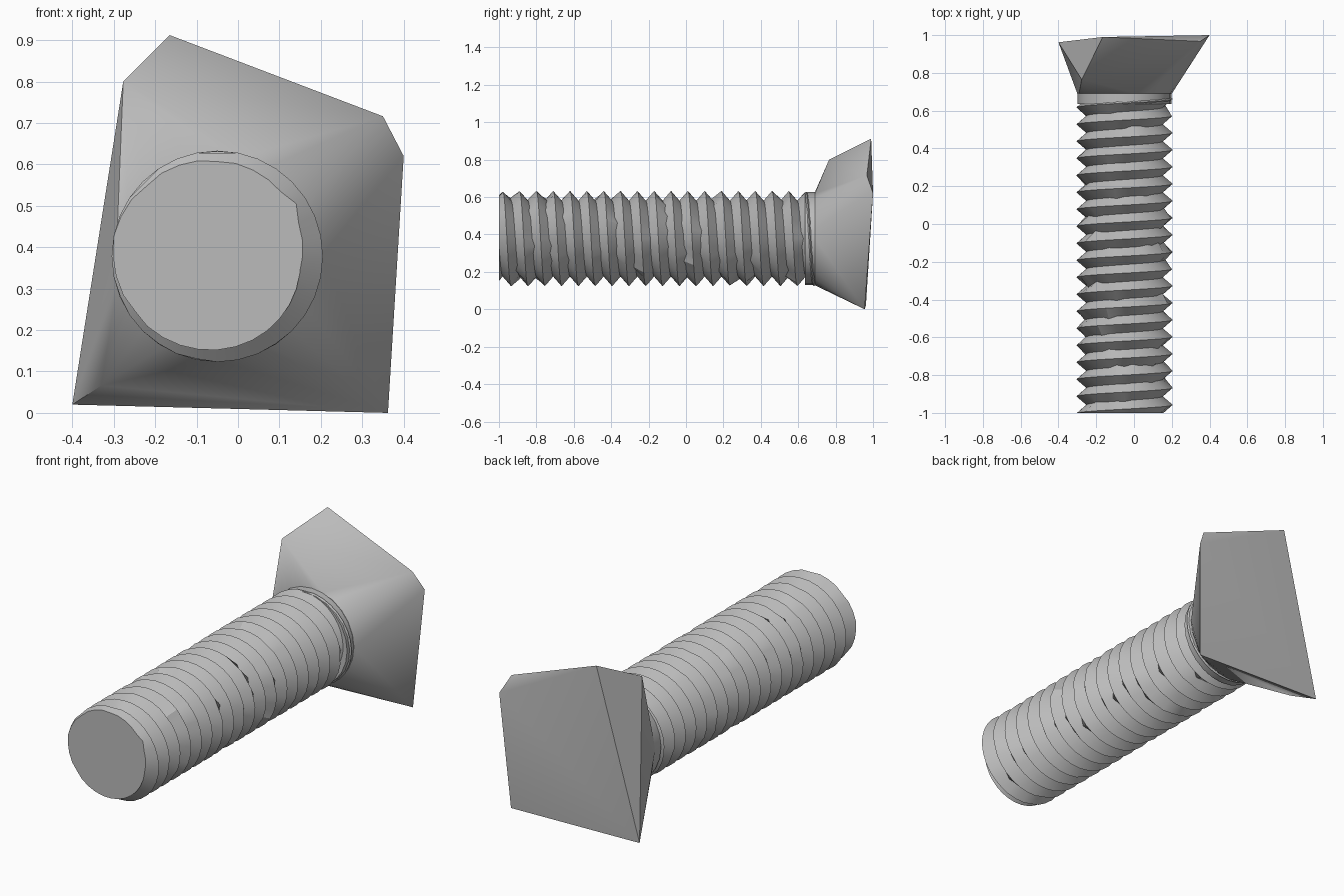
import bpy, bmesh, math, random
from mathutils import Vector

random.seed(4)
cube = bpy.data.objects.get("Cube")
if cube:
    bpy.data.objects.remove(cube, do_unlink=True)

STEEL = bpy.data.materials.new("grey_steel")
STEEL.use_nodes = True
COLOR = (0.5, 0.5, 0.5, 1)
STEEL.diffuse_color = COLOR
STEEL.node_tree.nodes["Principled BSDF"].inputs["Base Color"].default_value = COLOR

CX, CZ = -0.05, 0.378            # shaft axis
CREST, ROOT, PITCH = 0.255, 0.203, 0.09
FRONT, NECK = -1.0, 0.69
SEGS = 32


def around(angle, radius, y):
    return Vector((CX + radius * math.cos(angle), y, CZ + radius * math.sin(angle)))


def finish(name, bm, angle):
    bmesh.ops.recalc_face_normals(bm, faces=bm.faces)
    mesh = bpy.data.meshes.new(name)
    bm.to_mesh(mesh)
    bm.free()
    mesh.materials.append(STEEL)
    obj = bpy.data.objects.new(name, mesh)
    bpy.context.collection.objects.link(obj)
    bpy.ops.object.select_all(action="DESELECT")
    obj.select_set(True)
    bpy.context.view_layer.objects.active = obj
    bpy.ops.object.shade_smooth_by_angle(angle=math.radians(angle))


# Threaded shaft: right-handed V thread, trimmed flat at both ends
bm = bmesh.new()
turns = 22
crests, roots = [], []
for i in range(turns * SEGS + 1):
    a = math.pi / 2 - math.tau * i / SEGS
    y = -1.16 + PITCH * i / SEGS
    worn = random.random() < 0.12
    slip = random.uniform(-0.012, 0.012) if worn else 0
    dent = random.uniform(0, 0.015) if worn else 0
    crests.append(bm.verts.new(around(a, CREST - dent * 0.4, y)))
    roots.append(bm.verts.new(around(a, ROOT + dent, y + PITCH / 2 + slip)))
for i in range(turns * SEGS):
    bm.faces.new((crests[i], crests[i + 1], roots[i + 1], roots[i]))
    j = i + SEGS
    if j < turns * SEGS:
        bm.faces.new((roots[i], roots[i + 1], crests[j + 1], crests[j]))
for y, direction in ((FRONT, -1), (NECK, 1)):
    cut = bmesh.ops.bisect_plane(
        bm, geom=bm.verts[:] + bm.edges[:] + bm.faces[:],
        plane_co=(0, y, 0), plane_no=(0, direction, 0), clear_outer=True)
    rim = [e for e in cut["geom_cut"] if isinstance(e, bmesh.types.BMEdge)]
    bmesh.ops.triangle_fill(bm, edges=rim, use_beauty=True)
finish("threaded_shaft", bm, 25)

# Plain collar where the thread runs out under the head
bm = bmesh.new()
ends = [[bm.verts.new(around(math.tau * i / 24, 0.248, y)) for i in range(24)]
        for y in (0.635, 0.7)]
for i in range(24):
    k = (i + 1) % 24
    bm.faces.new((ends[0][i], ends[0][k], ends[1][k], ends[1][i]))
for ring in ends:
    bm.faces.new(ring)
finish("collar", bm, 30)

# Irregular flared head: angular back rim drawn in to the round neck
bm = bmesh.new()
rim = [(-0.165, 0.99, 0.912), (0.35, 0.967, 0.716), (0.40, 1.0, 0.62),
       (0.362, 0.955, 0.0), (-0.40, 0.962, 0.02), (-0.277, 0.765, 0.80),
       (-0.33, 0.845, 0.066)]
for p in rim:
    bm.verts.new(p)
for i in range(24):
    bm.verts.new(around(math.tau * i / 24, 0.25, NECK))
hull = bmesh.ops.convex_hull(bm, input=bm.verts[:])
loose = [v for v in bm.verts if not v.link_faces]
bmesh.ops.delete(bm, geom=loose, context="VERTS")
bmesh.ops.dissolve_limit(bm, angle_limit=math.radians(0.5),
                         verts=bm.verts[:], edges=bm.edges[:])
finish("flared_head", bm, 30)
